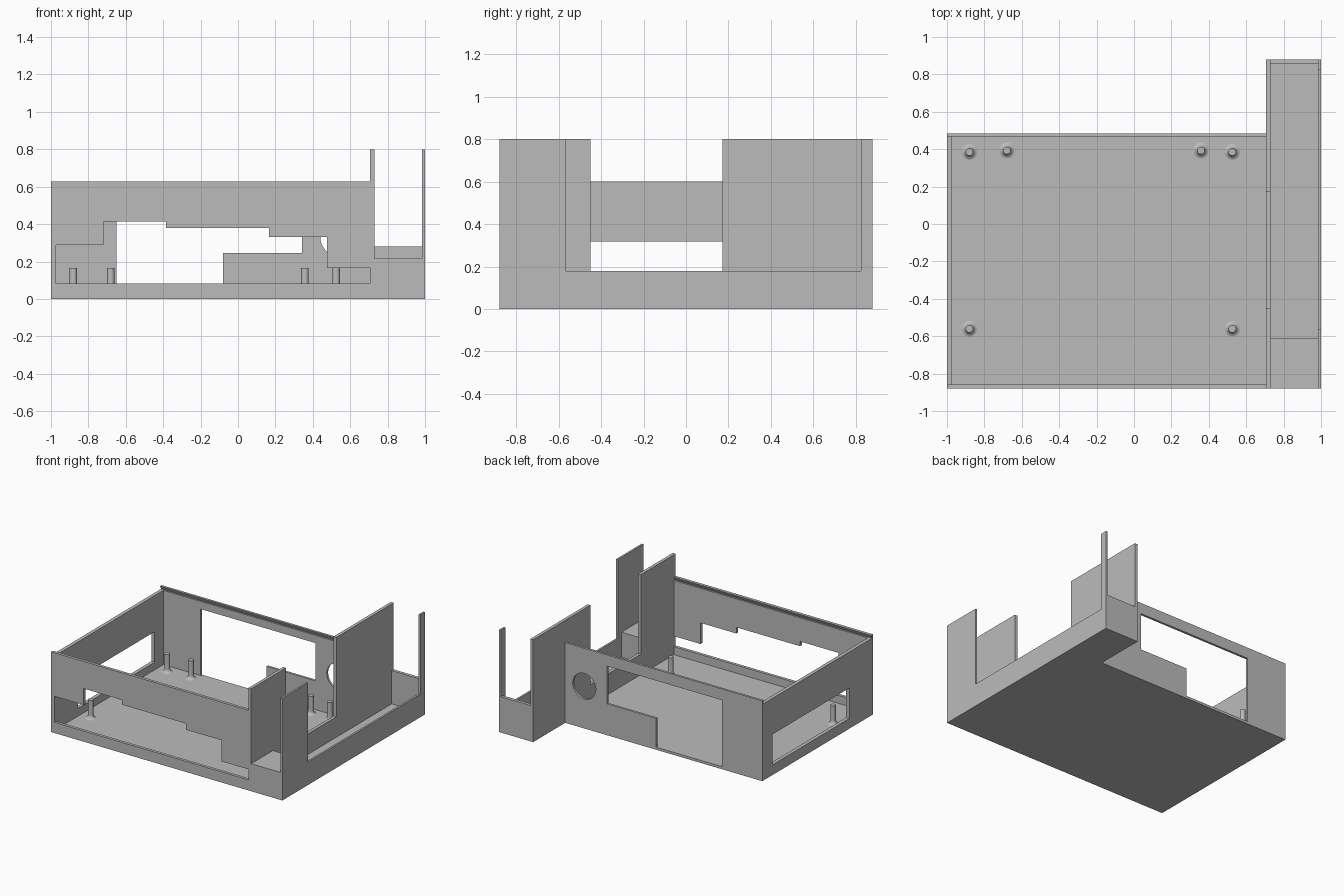
import bpy, bmesh, math
from mathutils import Vector

old = bpy.data.objects.get("Cube")
if old:
    bpy.data.objects.remove(old)

# Single plain grey material
grey = bpy.data.materials.new("plain_grey")
grey.use_nodes = True
grey.diffuse_color = (0.5, 0.5, 0.5, 1)
grey.node_tree.nodes["Principled BSDF"].inputs["Base Color"].default_value = (0.5, 0.5, 0.5, 1)


def add_object(name, bm):
    bmesh.ops.recalc_face_normals(bm, faces=bm.faces)
    mesh = bpy.data.meshes.new(name)
    bm.to_mesh(mesh)
    bm.free()
    mesh.materials.append(grey)
    obj = bpy.data.objects.new(name, mesh)
    bpy.context.collection.objects.link(obj)
    return obj


def prism(name, outline, axis, start, end):
    """Extrude a 2D outline along an axis (the other two axes keep their order)."""
    def place(p):
        co = list(p)
        co.insert("xyz".index(axis), start)
        return co
    bm = bmesh.new()
    face = bm.faces.new([bm.verts.new(place(p)) for p in outline])
    result = bmesh.ops.extrude_face_region(bm, geom=[face])
    shift = Vector((0, 0, 0))
    shift["xyz".index(axis)] = end - start
    bmesh.ops.translate(bm, vec=shift, verts=[v for v in result["geom"] if isinstance(v, bmesh.types.BMVert)])
    return add_object(name, bm)


def box(name, x, y, z):
    return prism(name, [(x[0], y[0]), (x[1], y[0]), (x[1], y[1]), (x[0], y[1])], "z", *z)


# Solid plan shape: tray plus the longer side channel
case = prism("case_body", [(-1, -0.88), (1, -0.88), (1, 0.88), (0.705, 0.88),
                           (0.705, 0.485), (-1, 0.485)], "z", 0, 0.8)

TOP = 0.9
hole = [(0.54 + 0.1 * math.cos(a * math.tau / 48), 0.33 + 0.1 * math.sin(a * math.tau / 48))
        for a in range(48)]

cutters = [
    # Tray interior and lowered rim
    box("tray_cavity", (-0.972, 0.705), (-0.857, 0.467), (0.02, TOP)),
    box("tray_rim_cut", (-1.1, 0.705), (-1, 0.6), (0.627, TOP)),
    # Undercut slot for a sliding lid, open at the low end wall
    prism("lid_slot", [(-0.87, 0.6), (0.479, 0.6), (0.467, 0.625), (0.467, 0.7),
                       (-0.857, 0.7), (-0.857, 0.625)], "x", -1.1, 0.705),
    # Side channel with front shelf, low back end and open outer wall
    box("channel_cavity", (0.73, 0.985), (-0.61, 0.855), (0.02, TOP)),
    box("channel_front_cut", (0.73, 0.985), (-1, -0.6), (0.215, TOP)),
    box("channel_back_cut", (0.73, 0.985), (0.8, 1), (0.28, TOP)),
    box("outer_wall_cut", (0.97, 1.1), (-0.565, 0.825), (0.18, TOP)),
    box("inner_wall_cut", (0.69, 0.75), (-0.45, 0.172), (0.18, TOP)),
    # Wall openings
    prism("front_window", [(-0.972, 0.083), (0.705, 0.083), (0.705, 0.165), (0.475, 0.165),
                           (0.475, 0.33), (0.165, 0.33), (0.165, 0.378), (-0.385, 0.378),
                           (-0.385, 0.415), (-0.72, 0.415), (-0.72, 0.287), (-0.972, 0.287)],
          "y", -1, -0.84),
    prism("back_window", [(-0.65, 0.02), (-0.08, 0.02), (-0.08, 0.245), (0.342, 0.245),
                          (0.342, 0.54), (-0.65, 0.54)], "y", 0.44, 0.6),
    prism("back_round_hole", hole, "y", 0.44, 0.6),
    box("left_end_window", (-1.1, -0.95), (-0.59, 0.36), (0.08, 0.318)),
]

bpy.context.view_layer.objects.active = case
for cutter in cutters:
    cutter.hide_render = True
    mod = case.modifiers.new(cutter.name, "BOOLEAN")
    mod.operation = "DIFFERENCE"
    mod.solver = "EXACT"
    mod.object = cutter
    bpy.ops.object.modifier_apply(modifier=mod.name)
    bpy.data.objects.remove(cutter)


# Mounting pegs with a flared foot
def peg(name, x, y):
    foot = [(0.02 + 0.03 * (1 - math.sin(t * math.pi / 12)),
             0.019 + 0.03 * (1 - math.cos(t * math.pi / 12))) for t in range(7)]
    profile = foot + [(0.02, 0.165), (0, 0.165)]
    bm = bmesh.new()
    verts = [bm.verts.new((r, 0, z)) for r, z in profile]
    edges = [bm.edges.new(pair) for pair in zip(verts, verts[1:])]
    bmesh.ops.spin(bm, geom=verts + edges, cent=(0, 0, 0), axis=(0, 0, 1),
                   angle=math.tau, steps=24)
    bmesh.ops.remove_doubles(bm, verts=bm.verts, dist=0.0001)
    obj = add_object(name, bm)
    obj.location = (x, y, 0)
    bpy.ops.object.select_all(action="DESELECT")
    obj.select_set(True)
    bpy.context.view_layer.objects.active = obj
    bpy.ops.object.shade_smooth_by_angle(angle=math.radians(35))


for i, (x, y) in enumerate([(-0.88, 0.385), (-0.68, 0.393), (0.358, 0.393),
                            (0.525, 0.385), (-0.88, -0.56), (0.525, -0.56)]):
    peg(f"mounting_peg_{i + 1}", x, y)
